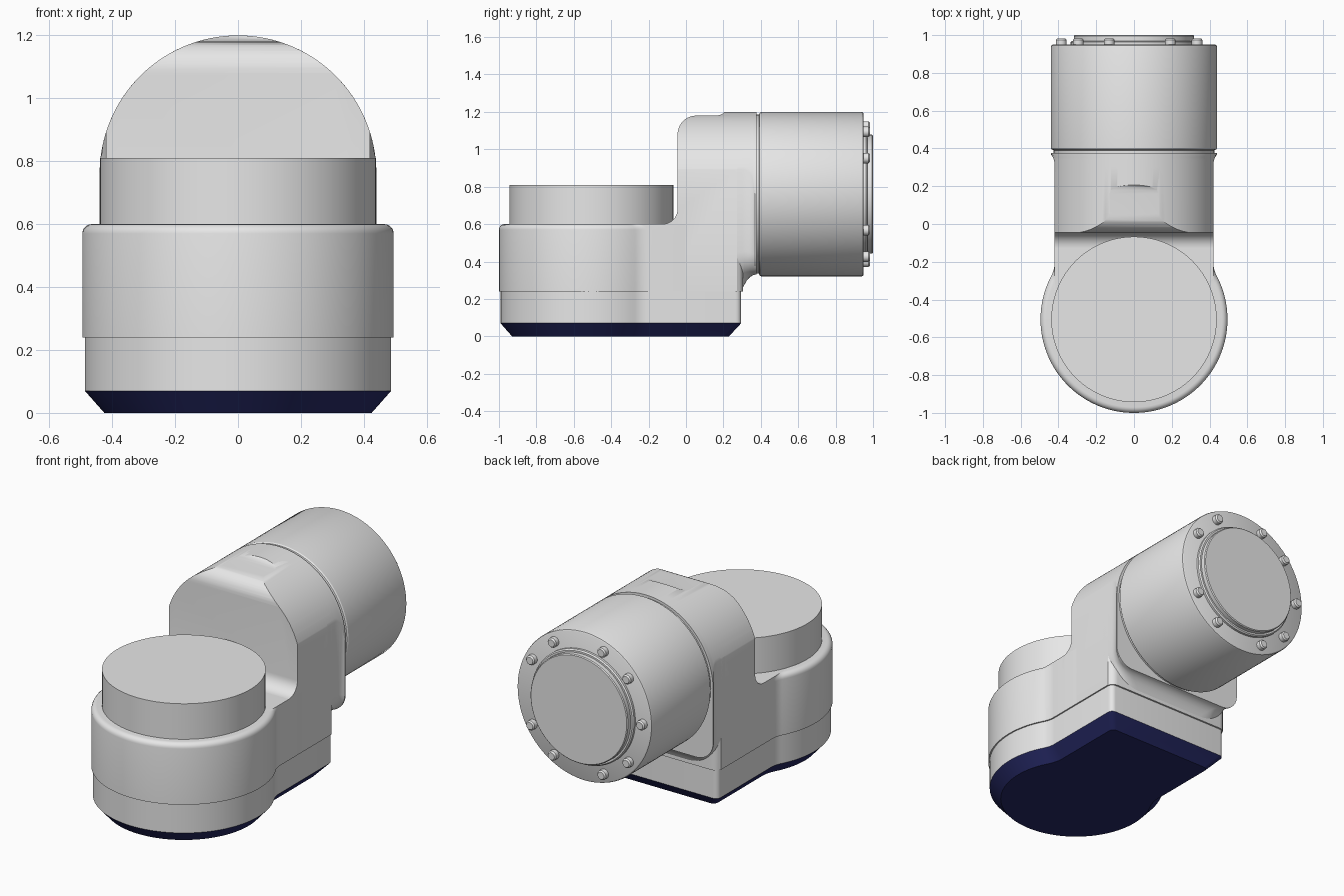
import bpy, bmesh, math
from math import sin, cos, pi, radians

if "Cube" in bpy.data.objects:
    bpy.data.objects.remove(bpy.data.objects["Cube"])


def material(name, rgb):
    m = bpy.data.materials.new(name)
    m.diffuse_color = (*rgb, 1)
    m.use_nodes = True
    m.node_tree.nodes["Principled BSDF"].inputs["Base Color"].default_value = m.diffuse_color
    return m


GREY = material("light grey", (0.81, 0.81, 0.81))
NAVY = material("navy", (0.019, 0.022, 0.13))
CY = -0.505      # y of the upright joint axis
AZ = 0.76        # z of the horizontal joint axis
AR = 0.44        # joint radius


def loft(name, rings, mats=(GREY,), angle=30):
    """Skin equal-length rings of points, capping both ends."""
    bm = bmesh.new()
    vs = [[bm.verts.new(p) for p in r] for r in rings]
    n = len(rings[0])
    for a, b in zip(vs, vs[1:]):
        for i in range(n):
            j = (i + 1) % n
            bm.faces.new((a[i], a[j], b[j], b[i]))
    bm.faces.new(vs[0])
    bm.faces.new(vs[-1])
    bmesh.ops.recalc_face_normals(bm, faces=bm.faces)
    me = bpy.data.meshes.new(name)
    bm.to_mesh(me)
    bm.free()
    ob = bpy.data.objects.new(name, me)
    bpy.context.collection.objects.link(ob)
    for m in mats:
        me.materials.append(m)
    smooth(ob, angle)
    return ob


def smooth(ob, angle=30):
    bpy.ops.object.select_all(action='DESELECT')
    ob.select_set(True)
    bpy.context.view_layer.objects.active = ob
    bpy.ops.object.shade_smooth_by_angle(angle=radians(angle))


def arc(cx, cy, r, a0, a1, n):
    return [(cx + r * cos(radians(a0 + (a1 - a0) * i / n)),
             cy + r * sin(radians(a0 + (a1 - a0) * i / n))) for i in range(n + 1)]


def turned(name, profile, x=0, z=AZ, n=96):
    """Lathe (radius, y) around an axis along y."""
    return loft(name, [[(x + r * cos(2 * pi * i / n), y, z + r * sin(2 * pi * i / n))
                        for i in range(n)] for r, y in profile])


def plan(R, w, yend, z, f=0.15, rc=0.03):
    """Keyhole outline: a disc blended into a straight neck."""
    dy = math.sqrt((R + f) ** 2 - (w + f) ** 2)
    t = math.degrees(math.atan2(dy, w + f))
    half = arc(0, CY, R, -90, t, 48)
    half += arc(w + f, CY + dy, f, 180 + t, 180, 10)[1:]
    half += arc(w - rc, yend - rc, rc, 0, 90, 6)
    left = [(-x, y) for x, y in reversed(half[1:])]
    return [(x, y, z) for x, y in half + left]


def u_shape(y, w, zb, rc):
    """Arch on top, straight sides and rounded lower corners."""
    edge = math.degrees(math.acos(min(1, w / AR)))
    pts = arc(0, AZ, AR, edge, 180 - edge, 64)
    pts += arc(-w + rc, zb + rc, rc, 180, 270, 10) + arc(w - rc, zb + rc, rc, 270, 360, 10)
    return [(x, y, z) for x, z in pts]


# Base plate with a navy chamfered underside
base = loft("base_plate", [plan(0.425, 0.35, 0.23, 0, 0.2), plan(0.487, 0.412, 0.295, 0.07),
                           plan(0.487, 0.412, 0.295, 0.245)], (GREY, NAVY))
for p in base.data.polygons:
    if p.center.z < 0.06:
        p.material_index = 1

# Lower housing with a rounded top rim
rings = [plan(0.495, 0.42, 0.0, 0.24, rc=0.003)]
for k in range(6):
    a = pi / 2 * k / 5
    rings.append(plan(0.465 + 0.03 * cos(a), 0.42, 0.0, 0.57 + 0.03 * sin(a), rc=0.003))
loft("lower_housing", rings)

# Upright joint cap
loft("upright_joint_cap", [[(0.438 * cos(2 * pi * i / 96), CY + 0.438 * sin(2 * pi * i / 96), z)
                            for i in range(96)] for z in (0.58, 0.81)])

# Elbow housing: side profile with softened rear corners, trimmed to an arch
front = [(-0.13, 0.24), (-0.13, 0.6)] + arc(-0.125, 0.68, 0.08, -90, 0, 8)
front += arc(0.055, 1.08, 0.1, 180, 90, 10)
front += [(0.16, 1.18), (0.18, 1.183), (0.195, 1.19), (0.21, 1.203), (0.22, 1.23)]
rear = [(0.305, 1.23), (0.305, 0.24)]


def slice_at(x, inset):
    return [(x, y, z) for y, z in front] + [(x, y - inset, z) for y, z in rear]


half = [(0.43, 0.045)] + [(0.375 + 0.045 * cos(pi / 2 * k / 5),
                           0.045 * (1 - sin(pi / 2 * k / 5))) for k in range(1, 6)]
elbow = loft("elbow_housing", [slice_at(-x, d) for x, d in half]
             + [slice_at(x, d) for x, d in reversed(half)])
trim = loft("arch_trim", [u_shape(y, 0.42, 0.1, 0.01) for y in (-0.5, 0.6)])
mod = elbow.modifiers.new("arch", 'BOOLEAN')
mod.operation = 'INTERSECT'
mod.solver = 'EXACT'
mod.object = trim
bpy.context.view_layer.objects.active = elbow
bpy.ops.object.modifier_apply(modifier=mod.name)
bpy.data.objects.remove(trim)
smooth(elbow)

# Flared collar between the elbow and the drum
loft("flared_collar", [u_shape(*s) for s in (
    (0.235, 0.42, 0.245, 0.2), (0.30, 0.42, 0.25, 0.2), (0.312, 0.42, 0.275, 0.18),
    (0.325, 0.421, 0.298, 0.155), (0.34, 0.424, 0.315, 0.135), (0.355, 0.43, 0.325, 0.12),
    (0.368, 0.44, 0.33, 0.11), (0.376, 0.44, 0.33, 0.11))])

# Groove and drum of the horizontal joint
turned("horizontal_joint_drum", [
    (0.425, 0.36), (0.425, 0.39), (0.435, 0.394), (0.44, 0.402),
    (0.44, 0.938), (0.437, 0.946), (0.43, 0.95)])

# Stepped output flange
turned("output_flange", [(0.335, 0.93), (0.335, 0.963), (0.328, 0.97), (0.318, 0.97),
                         (0.318, 0.995), (0.313, 1.0)])

# Flange bolts
for i, a in enumerate((30, 60, 110, 140, 180, 220, 250, 300, 330)):
    turned(f"flange_bolt_{i + 1}", [(0.028, 0.935), (0.028, 0.975), (0.021, 0.983)],
           0.385 * cos(radians(a)), AZ + 0.385 * sin(radians(a)), 20)
